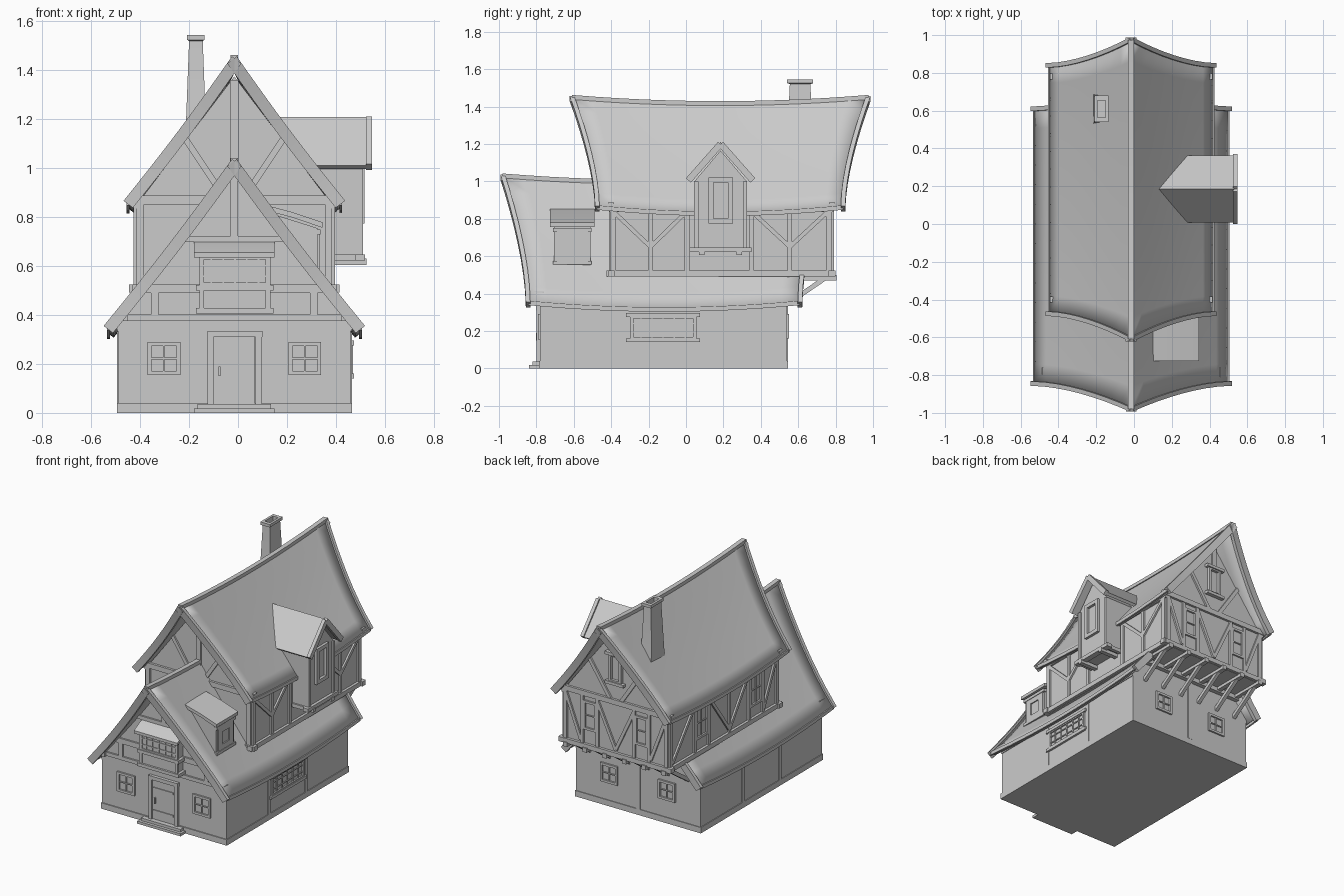
import bpy, bmesh, math
from mathutils import Vector, Matrix

if "Cube" in bpy.data.objects:
    bpy.data.objects.remove(bpy.data.objects["Cube"])

C = -0.015                      # house centre line in x
X, Y, Z = Vector((1, 0, 0)), Vector((0, 1, 0)), Vector((0, 0, 1))
parts = {}

def part(name):
    return parts.setdefault(name, bmesh.new()) if name not in parts else parts[name]

def beam(name, a, b, w, n, d):
    """Bar from a to b, width w across, d deep to each side along n."""
    a, b = Vector(a), Vector(b)
    t = (b - a).normalized()
    s = n.cross(t).normalized()
    m = t.cross(s)
    M = Matrix((t * (b - a).length, s * w, m * 2 * d)).transposed().to_4x4()
    M.translation = (a + b) / 2
    bmesh.ops.create_cube(part(name), size=1, matrix=M)

def box(name, x0, x1, y0, y1, z0, z1):
    M = Matrix.Translation(((x0 + x1) / 2, (y0 + y1) / 2, (z0 + z1) / 2))
    bmesh.ops.create_cube(part(name), size=1, matrix=M @ Matrix.Diagonal((x1 - x0, y1 - y0, z1 - z0, 1)))

def loft(name, rings):
    bm = part(name)
    vs = [[bm.verts.new(p) for p in r] for r in rings]
    n = len(vs[0])
    fs = [bm.faces.new((p[i], p[(i + 1) % n], q[(i + 1) % n], q[i]))
          for p, q in zip(vs, vs[1:]) for i in range(n)]
    fs += [bm.faces.new(vs[0]), bm.faces.new(vs[-1])]
    bmesh.ops.recalc_face_normals(bm, faces=fs)

def sweep(name, pts, a, b):
    loft(name, [[p + a + b, p - a + b, p - a - b, p + a - b] for p in pts])

# A face is (constant axis, position, outward sign)
def at(face, u, z):
    return Vector((u, face[1], z)) if face[0] == 'y' else Vector((face[1], u, z))

def bar(name, face, u0, z0, u1, z1, w=0.03, d=0.012):
    beam(name, at(face, u0, z0), at(face, u1, z1), w, (Y if face[0] == 'y' else X) * face[2], d)

def window(name, face, u0, u1, z0, z1, cols=2, rows=2, f=0.016, d=0.012, sill=False):
    for z in (z0 + f / 2, z1 - f / 2):
        bar(name, face, u0, z, u1, z, f, d)
    for u in (u0 + f / 2, u1 - f / 2):
        bar(name, face, u, z0, u, z1, f, d)
    for i in range(1, cols):
        u = u0 + (u1 - u0) * i / cols
        bar(name, face, u, z0, u, z1, 0.007, d * 0.6)
    for i in range(1, rows):
        z = z0 + (z1 - z0) * i / rows
        bar(name, face, u0, z, u1, z, 0.007, d * 0.6)
    if sill:
        for z in (z0, z1):
            bar(name, face, u0 - 0.02, z, u1 + 0.02, z, 0.02, d * 1.5)

def house_body(name, half, y0, y1, z0, shoulder, apex):
    prof = [(-half, z0), (half, z0), (half, shoulder), (0, apex), (-half, shoulder)]
    loft(name, [[(C + x, y, z) for x, z in prof] for y in (y0, y1)])

def roof(name, half, ridge, eave, y0, y1, sag):
    """Saddle roof with sagging ridge and swept-out gable ends."""
    def P(u, v):
        t = 1 - abs(u)
        e = 0.135 * t ** 1.7
        z = ridge + (eave - ridge) * abs(u) - sag * 4 * v * (1 - v) - 0.012 * math.sin(math.pi * abs(u))
        return Vector((C + half * u, (y0 - e) * (1 - v) + (y1 + e) * v, z))
    bm = part(name)
    us, vs = [i / 8 for i in range(-8, 9)], [i / 14 for i in range(15)]
    g = [[bm.verts.new(P(u, v)) for v in vs] for u in us]
    for i in range(16):
        for j in range(14):
            bm.faces.new((g[i][j], g[i + 1][j], g[i + 1][j + 1], g[i][j + 1]))
    sweep(name + "_ridge_cap", [P(0, v) for v in vs], X * 0.016, Z * 0.012)
    for s in (-1, 1):
        n = Vector((s * (ridge - eave), 0, half)).normalized()
        for v in (0, 1):            # barge boards
            pts = [P(s * i / 8, v) - n * 0.012 for i in range(9)]
            pts.append(pts[-1] + (pts[-1] - pts[-2]) * 0.15)
            sweep(name + "_barge_boards", pts, Y * 0.012, n * 0.024)
        sweep(name + "_eave_trim", [P(s, v) - Z * 0.01 for v in vs], X * 0.006, Z * 0.012)

# Main volumes
house_body("ground_floor", 0.475, -0.78, 0.54, 0, 0.36, 0.98)
house_body("upper_floor", 0.40, -0.40, 0.78, 0.49, 0.85, 1.375)
box("plinth", -0.495, 0.465, -0.787, 0.545, 0, 0.04)
roof("lower_roof", 0.515, 1.03, 0.36, -0.845, 0.61, 0.035)
roof("upper_roof", 0.435, 1.45, 0.87, -0.475, 0.84, 0.033)

# Chimney with hollow cap
loft("chimney", [[(-0.172 + sx * w, 0.61 + sy * d, z) for sx, sy in ((-1, -1), (1, -1), (1, 1), (-1, 1))]
     for w, d, z in ((0.045, 0.09, 1.05), (0.04, 0.07, 1.2), (0.028, 0.055, 1.52), (0.036, 0.07, 1.525),
                     (0.036, 0.07, 1.545), (0.02, 0.045, 1.545), (0.02, 0.045, 1.5))])

# Faces of the two storeys
GF, GB, GL, GR = ('y', -0.78, -1), ('y', 0.54, 1), ('x', C - 0.475, -1), ('x', C + 0.475, 1)
UF, UB, UL, UR = ('y', -0.40, -1), ('y', 0.78, 1), ('x', C - 0.40, -1), ('x', C + 0.40, 1)
T = "timber_frame"

# Lower front gable timbers
bar(T, GF, C - 0.47, 0.39, C + 0.47, 0.39, 0.025)
bar(T, GF, C - 0.36, 0.508, C + 0.36, 0.508, 0.035)
bar(T, GF, C - 0.2, 0.71, C + 0.2, 0.71, 0.025)
bar(T, GF, C, 0.71, C, 0.97)
for s in (-1, 1):
    bar(T, GF, C + s * 0.325, 0.39, C + s * 0.325, 0.5)
    box(T, C + s * 0.455 - 0.018, C + s * 0.455 + 0.018, -0.81, -0.76, 0.375, 0.41)

# Ground floor side and back posts
for f in (GL, GR):
    for u in (-0.32, 0.08):
        bar(T, f, u, 0.04, u, 0.34, 0.03, 0.005)
    bar(T, f, -0.78, 0.345, 0.54, 0.345, 0.02, 0.005)
bar(T, GB, C, 0.04, C, 0.48, 0.03, 0.006)

# Upper floor gable timbers, front and back
for f in (UF, UB):
    bar(T, f, C - 0.43, 0.508, C + 0.43, 0.508, 0.032, 0.018)
    bar(T, f, C - 0.43, 0.87, C + 0.43, 0.87, 0.035, 0.016)
    bar(T, f, C, 0.87 if f is UF else 1.21, C, 1.36, 0.035)
    for s in (-1, 1):
        bar(T, f, C + s * 0.385, 0.5, C + s * 0.385, 0.87)
        bar(T, f, C + s * 0.2, 1.12, C + s * 0.04, 0.88, 0.025)
for s in (-1, 1):
    for u in (0.14, 0.255):
        bar(T, UB, C + s * u, 0.52, C + s * u, 0.86, 0.022)
    bar(T, UB, C + s * 0.14, 0.84, C, 0.54, 0.022)
    bar(T, UB, C + s * 0.265, 0.54, C + s * 0.38, 0.84, 0.022)
    window("back_windows", UB, C + s * 0.197 - 0.05, C + s * 0.197 + 0.05, 0.62, 0.82, 1, 2)
    window("back_windows", GB, C + s * 0.22 - 0.065, C + s * 0.22 + 0.065, 0.16, 0.29)
window("back_windows", UB, C - 0.05, C + 0.05, 1.0, 1.2, 1, 1, 0.02, 0.018, True)

# Upper floor long sides
for f in (UL, UR):
    bar(T, f, -0.425, 0.508, 0.80, 0.508, 0.032, 0.018)
    bar(T, f, -0.41, 0.85, 0.79, 0.85, 0.03, 0.012)
    for u in (-0.39, 0.765):
        bar(T, f, u, 0.5, u, 0.86)
for m, a, b in ((-0.19, -0.39, 0.005), (0.555, 0.35, 0.76)):
    for u in (a, m, b):
        bar(T, UR, u, 0.5, u, 0.86, 0.025)
    for u in (a, b):
        bar(T, UR, u, 0.84, m, 0.65, 0.022)
for u in (-0.16, 0.43):
    for du in (-0.075, 0.075):
        bar(T, UL, u + du, 0.5, u + du, 0.86, 0.022)
    window("left_windows", UL, u - 0.065, u + 0.065, 0.6, 0.82, 2, 2)
for a, b in ((-0.38, -0.24), (-0.08, 0.13), (0.35, 0.13), (0.51, 0.75)):
    bar(T, UL, a, 0.84, b, 0.54, 0.022)
bar(T, UL, 0.13, 0.5, 0.13, 0.86, 0.025)

# Rear overhang joists and braces
for i in range(6):
    x = C - 0.375 + 0.15 * i
    beam("overhang_joists", (x, 0.5, 0.485), (x, 0.805, 0.485), 0.03, X, 0.016)
    beam("overhang_braces", (x, 0.535, 0.34), (x, 0.74, 0.48), 0.025, X, 0.012)
box("overhang_joists", -0.42, 0.39, 0.54, 0.57, 0.46, 0.49)

# Door, steps and ground windows
box("door", -0.10, 0.068, -0.79, -0.77, 0.04, 0.31)
for x in (-0.112, 0.085):
    bar("door_frame", GF, x, 0.03, x, 0.335, 0.025, 0.018)
bar("door_frame", GF, -0.125, 0.322, 0.1, 0.322, 0.025, 0.022)
for z in (0.095, 0.25):
    box("door_straps", -0.09, 0.06, -0.796, -0.78, z - 0.008, z + 0.008)
box("door_handle", -0.08, -0.072, -0.803, -0.78, 0.15, 0.19)
box("door_steps", -0.18, 0.15, -0.84, -0.77, 0, 0.018)
box("door_steps", -0.165, 0.135, -0.82, -0.77, 0.018, 0.036)
for x in (-0.303, 0.273):
    window("front_windows", GF, x - 0.067, x + 0.067, 0.155, 0.29)
window("side_window", GR, -0.30, 0.055, 0.15, 0.285, 6, 3, 0.018, 0.01, True)

# Front bay window with pent roof
box("bay", -0.15, 0.125, -0.842, -0.76, 0.42, 0.67)
BF = ('y', -0.842, -1)
window("bay_window", BF, -0.157, 0.132, 0.515, 0.645, 6, 3, 0.018, 0.008)
for z in (0.418, 0.512):
    box("bay_beams", -0.172, 0.145, -0.856, -0.77, z - 0.011, z + 0.011)
for x in (-0.148, 0.123):
    bar("bay_beams", BF, x, 0.42, x, 0.64, 0.02, 0.008)
sweep("bay_roof", [Vector((C, y, z)) for y, z in ((-0.76, 0.70), (-0.82, 0.675), (-0.875, 0.645))], X * 0.165, Z * 0.01)

# Small pent dormer on the lower roof
loft("small_dormer", [[(x, y, z) for x, z in ((0.12, 0.82), (0.325, 0.755), (0.325, 0.53), (0.12, 0.6))]
     for y in (-0.705, -0.51)])
sweep("small_dormer_roof", [Vector((x, -0.608, z)) for x, z in ((0.10, 0.842), (0.22, 0.81), (0.345, 0.768))], Y * 0.118, Z * 0.011)
window("small_dormer_window", ('x', 0.325, 1), -0.69, -0.525, 0.565, 0.74, 1, 1, 0.045, 0.008, True)

# Tall gabled dormer on the right
D = 0.185
loft("tall_dormer", [[(x, D + y, z) for y, z in ((-0.14, 0.64), (0.14, 0.64), (0.14, 1.0), (0, 1.165), (-0.14, 1.0))]
     for x in (0.28, 0.5)])
DF = ('x', 0.5, 1)
for s in (-1, 1):
    n = Vector((0, s * 0.2, 0.172)).normalized()
    top, low = Vector((0, D, 1.2)), Vector((0, D + s * 0.172, 1.005))
    loft("tall_dormer_roof", [[p + X * x + k for p, k in ((top, Z * 0.01), (low, n * 0.008), (low, -n * 0.012), (top, -Z * 0.018))]
         for x in (0.1, 0.53)])
    beam("tall_dormer_barge_boards", top + X * 0.535, low + X * 0.535, 0.035, X, 0.012)
    bar("tall_dormer_frame", DF, D + s * 0.13, 0.64, D + s * 0.13, 1.0, 0.022, 0.01)
    box("tall_dormer_frame", 0.39, 0.525, D + s * 0.1 - 0.015, D + s * 0.1 + 0.015, 0.605, 0.63)
bar("tall_dormer_frame", DF, D - 0.165, 0.635, D + 0.165, 0.635, 0.025, 0.02)
for s in (-1, 1):
    beam("tall_dormer_frame", (0.39, D + s * 0.14, 0.635), (0.51, D + s * 0.14, 0.635), 0.025, Y, 0.012)
window("tall_dormer_window", DF, D - 0.065, D + 0.065, 0.775, 1.02, 1, 1, 0.026, 0.018)

# Turn the collected parts into objects
for name, bm in parts.items():
    me = bpy.data.meshes.new(name)
    bm.to_mesh(me)
    bm.free()
    ob = bpy.data.objects.new(name, me)
    bpy.context.collection.objects.link(ob)
    if name in ("lower_roof", "upper_roof"):
        mod = ob.modifiers.new("thickness", 'SOLIDIFY')
        mod.thickness, mod.offset = 0.028, -1
    bpy.ops.object.select_all(action='DESELECT')
    ob.select_set(True)
    bpy.context.view_layer.objects.active = ob
    bpy.ops.object.shade_smooth_by_angle(angle=math.radians(30))
